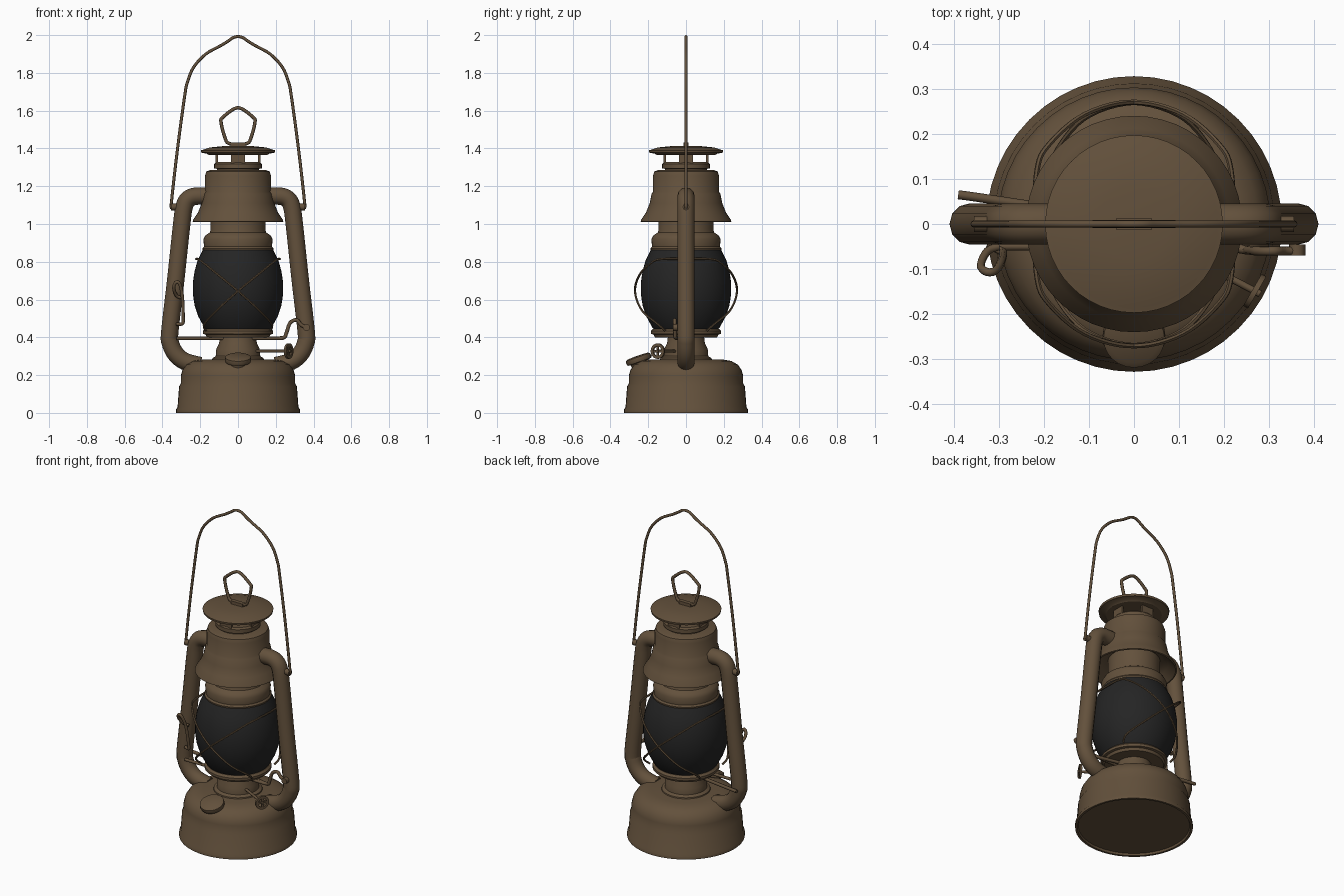
import bpy, bmesh, math
from mathutils import Vector


def material(name, rgb):
    m = bpy.data.materials.new(name)
    m.diffuse_color = (*rgb, 1)
    return m


BROWN = material("aged_brown_metal", (0.125, 0.082, 0.045))
DARK = material("dark_glass", (0.018, 0.018, 0.018))


def finish(ob, mat, angle=35):
    ob.data.materials.clear()
    ob.data.materials.append(mat)
    bpy.ops.object.select_all(action='DESELECT')
    ob.select_set(True)
    bpy.context.view_layer.objects.active = ob
    bpy.ops.object.shade_smooth_by_angle(angle=math.radians(angle))
    return ob


def lathe(name, profile, mat=BROWN, sides=48, loc=(0, 0, 0), axis=(0, 0, 1), closed=False):
    """Revolve (radius, height) points round an axis; r = 0 makes a pole."""
    bm = bmesh.new()
    rings = []
    for r, z in profile:
        n = 1 if r == 0 else sides
        rings.append([bm.verts.new((r * math.cos(2 * math.pi * i / sides),
                                    r * math.sin(2 * math.pi * i / sides), z)) for i in range(n)])
    pairs = list(zip(rings, rings[1:]))
    if closed:
        pairs.append((rings[-1], rings[0]))
    for a, b in pairs:
        for i in range(sides):
            j = (i + 1) % sides
            quad = [a[i % len(a)], a[j % len(a)], b[j % len(b)], b[i % len(b)]]
            bm.faces.new(list(dict.fromkeys(quad)))
    bmesh.ops.recalc_face_normals(bm, faces=bm.faces)
    me = bpy.data.meshes.new(name)
    bm.to_mesh(me)
    bm.free()
    ob = bpy.data.objects.new(name, me)
    bpy.context.collection.objects.link(ob)
    ob.location = loc
    ob.rotation_euler = Vector(axis).to_track_quat('Z', 'Y').to_euler()
    return finish(ob, mat)


def smooth_path(pts, steps, closed):
    """Catmull-Rom interpolation through the points."""
    p = [Vector(q) for q in pts]
    n = len(p)
    at = (lambda i: p[i % n]) if closed else (lambda i: p[max(0, min(n - 1, i))])
    out = []
    for i in range(n if closed else n - 1):
        a, b, c, d = at(i - 1), at(i), at(i + 1), at(i + 2)
        for s in range(steps):
            t = s / steps
            out.append(0.5 * (2 * b + (c - a) * t + (2 * a - 5 * b + 4 * c - d) * t * t
                              + (3 * b - a - 3 * c + d) * t ** 3))
    return out if closed else out + [p[-1]]


def tube(name, pts, radius, steps=5, closed=False, res=2):
    path = smooth_path(pts, steps, closed)
    cu = bpy.data.curves.new(name, 'CURVE')
    cu.dimensions = '3D'
    cu.bevel_depth = radius
    cu.bevel_resolution = res
    cu.use_fill_caps = True
    sp = cu.splines.new('POLY')
    sp.points.add(len(path) - 1)
    for q, v in zip(sp.points, path):
        q.co = (*v, 1)
    sp.use_cyclic_u = closed
    ob = bpy.data.objects.new(name, cu)
    bpy.context.collection.objects.link(ob)
    bpy.ops.object.select_all(action='DESELECT')
    ob.select_set(True)
    bpy.context.view_layer.objects.active = ob
    bpy.ops.object.convert(target='MESH')
    return finish(bpy.context.view_layer.objects.active, BROWN, 50)


def box(name, size, loc, rot=0):
    bpy.ops.mesh.primitive_cube_add(size=1, location=loc, rotation=(0, 0, rot))
    ob = bpy.context.object
    ob.name = name
    ob.scale = size
    return finish(ob, BROWN)


# fuel tank, burner and globe plate
lathe("fuel_tank", [(0, 0.012), (0.31, 0.012), (0.315, 0), (0.328, 0), (0.328, 0.018), (0.32, 0.03),
                    (0.312, 0.14), (0.303, 0.155), (0.303, 0.195), (0.295, 0.225), (0.275, 0.255),
                    (0.24, 0.275), (0.19, 0.283), (0, 0.285)])
lathe("burner", [(0, 0.27), (0.14, 0.27), (0.135, 0.29), (0.118, 0.30), (0.116, 0.335),
                 (0.1, 0.37), (0.095, 0.41), (0, 0.41)])
lathe("globe_plate", [(0, 0.40), (0.165, 0.40), (0.172, 0.415), (0.186, 0.418), (0.186, 0.433),
                      (0.175, 0.445), (0, 0.445)])

# globe
lathe("glass_globe", [(0, 0.435), (0.165, 0.435), (0.18, 0.455), (0.21, 0.51), (0.23, 0.57), (0.239, 0.63),
                      (0.239, 0.69), (0.23, 0.75), (0.213, 0.81), (0.185, 0.865), (0, 0.865)], DARK)

# collar, hood, chimney and cap
lathe("collar", [(0, 0.857), (0.186, 0.857), (0.188, 0.87), (0.18, 0.88), (0.183, 0.92), (0.172, 0.94),
                 (0.15, 0.955), (0.145, 0.97), (0.145, 1.08), (0, 1.08)])
lathe("hood", [(0, 1.07), (0.16, 1.07), (0.19, 1.05), (0.232, 1.01), (0.24, 1.013), (0.238, 1.022),
               (0.212, 1.06), (0.192, 1.11), (0.182, 1.16), (0.175, 1.17), (0.175, 1.255), (0.168, 1.277),
               (0.15, 1.285), (0, 1.285)])
lathe("chimney_ring", [(0, 1.28), (0.112, 1.28), (0.112, 1.292), (0.126, 1.295), (0.126, 1.318),
                       (0.117, 1.328), (0, 1.328)])
for i in range(4):
    a = i * math.pi / 2
    box("chimney_post", (0.012, 0.075, 0.07), (0.113 * math.cos(a), 0.113 * math.sin(a), 1.35), a)
lathe("chimney_cap", [(0, 1.365), (0.155, 1.365), (0.165, 1.372), (0.195, 1.378), (0.197, 1.39), (0.185, 1.393),
                      (0.15, 1.405), (0.08, 1.412), (0, 1.414)])

# lifting ring on the cap
box("ring_tab", (0.08, 0.025, 0.022), (0, 0, 1.421))
tube("lifting_ring", [(-0.045, 0, 1.425), (-0.07, 0, 1.46), (-0.09, 0, 1.54), (-0.08, 0, 1.565),
                      (-0.02, 0, 1.61), (0.02, 0, 1.61), (0.08, 0, 1.565), (0.09, 0, 1.54),
                      (0.07, 0, 1.46), (0.045, 0, 1.425)], 0.009, 4, True)

# side air tubes with pivot ears
for s, side in ((-1, "left"), (1, "right")):
    tube(side + "_air_tube", [(s * x, 0, z) for x, z in (
        (0.15, 1.147), (0.225, 1.147), (0.265, 1.13), (0.285, 1.09), (0.298, 1.0), (0.33, 0.7),
        (0.361, 0.43), (0.358, 0.37), (0.33, 0.312), (0.28, 0.272), (0.2, 0.25))], 0.046, 5, res=4)
    lathe(side + "_pivot_ear", [(0, -0.03), (0.018, -0.03), (0.018, 0.03), (0, 0.03)], sides=12,
          loc=(s * 0.325, 0, 1.09), axis=(1, 0, 0))

# carrying bail
half = [(0.325, 1.085), (0.352, 1.087), (0.352, 1.12), (0.32, 1.4), (0.282, 1.68), (0.268, 1.75),
        (0.235, 1.83), (0.17, 1.9), (0.09, 1.945), (0.05, 1.97), (0.025, 1.987)]
tube("carrying_bail", [(-x, 0, z) for x, z in half] + [(0, 0, 1.992)]
     + [(x, 0, z) for x, z in reversed(half)], 0.008, 4)

# crossed globe guard wires, front and back, joined round the sides
for f, face in ((-1, "front"), (1, "back")):
    for s in (-1, 1):
        tube(face + "_guard_wire", [(s * x, f * y, z) for x, y, z in (
            (-0.17, 0.11, 0.435), (-0.178, 0.15, 0.47), (-0.11, 0.235, 0.545), (0, 0.27, 0.645),
            (0.11, 0.243, 0.735), (0.19, 0.175, 0.80), (0.215, 0.12, 0.815), (0.222, 0, 0.815))], 0.006, 6, res=1)

# filler cap on the front shoulder
tilt = (0, -0.33, 0.94)
lathe("filler_cap", [(0, -0.06), (0.045, -0.06), (0.05, -0.015), (0.066, -0.012), (0.07, 0),
                     (0.068, 0.014), (0.055, 0.02), (0, 0.022)], sides=24, loc=(0, -0.25, 0.282), axis=tilt)

# wick shaft and wheel
tube("wick_shaft", [(0.06, -0.04, 0.327), (0.28, -0.155, 0.327)], 0.008, 1)
lathe("wick_wheel", [(0.026, -0.006), (0.041, -0.006), (0.041, 0.006), (0.026, 0.006)], sides=20,
      loc=(0.268, -0.149, 0.327), axis=(0.87, -0.5, 0), closed=True)
box("wick_wheel_spoke", (0.008, 0.06, 0.012), (0.268, -0.149, 0.327), -0.52)
box("wick_wheel_spoke", (0.008, 0.012, 0.06), (0.268, -0.149, 0.327), -0.52)

# globe lift bar with raised thumb loop
tube("lift_bar", [(-0.39, 0.065, 0.395), (-0.32, 0.055, 0.395), (-0.1, 0.02, 0.395), (0.12, -0.03, 0.395),
                  (0.235, -0.055, 0.397), (0.255, -0.058, 0.42), (0.275, -0.06, 0.475), (0.31, -0.06, 0.492),
                  (0.335, -0.06, 0.465), (0.37, -0.06, 0.45)], 0.01, 4)
lathe("lift_bar_knob", [(0, -0.012), (0.018, -0.012), (0.018, 0.012), (0, 0.012)], sides=12,
      loc=(0.362, -0.058, 0.452), axis=(0, 1, 0))
tube("lift_bar_front", [(-0.325, -0.05, 0.395), (-0.2, -0.05, 0.395), (0.24, -0.055, 0.395)], 0.009, 2)

# latch wire on the left tube
tube("latch_wire", [(-0.325, -0.045, 0.47), (-0.295, -0.06, 0.472), (-0.29, -0.065, 0.5), (-0.295, -0.085, 0.62),
                    (-0.31, -0.105, 0.685), (-0.33, -0.105, 0.69), (-0.34, -0.09, 0.66), (-0.325, -0.06, 0.62),
                    (-0.3, -0.05, 0.61)], 0.009, 4)
